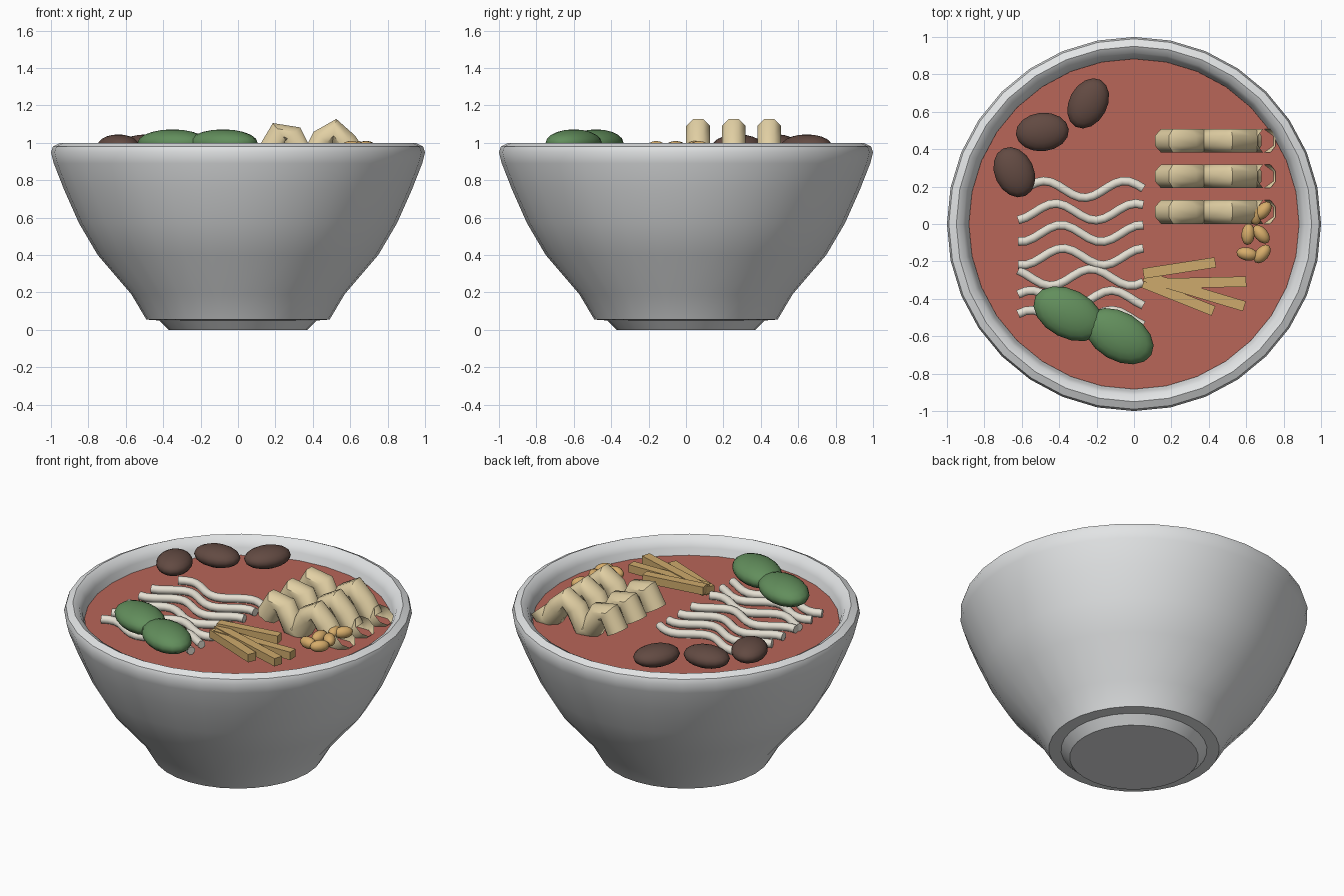
import bpy, bmesh, math
from mathutils import Vector, Matrix

if "Cube" in bpy.data.objects:
    bpy.data.objects.remove(bpy.data.objects["Cube"])


def material(name, r, g, b):
    lin = [((c / 255 + 0.055) / 1.055) ** 2.4 for c in (r, g, b)]
    m = bpy.data.materials.new(name)
    m.diffuse_color = (*lin, 1)
    m.use_nodes = True
    m.node_tree.nodes["Principled BSDF"].inputs["Base Color"].default_value = m.diffuse_color
    return m


WHITE = material("bowl_white", 226, 228, 229)
RED = material("broth_red", 184, 102, 88)
CREAM = material("noodle_cream", 228, 223, 210)
BEIGE = material("fold_beige", 226, 208, 164)
GREEN = material("leaf_green", 98, 142, 92)
BROWN = material("mushroom_brown", 98, 74, 66)
TAN = material("stick_tan", 206, 170, 108)
NUT = material("nut_gold", 214, 172, 106)


def finish(bm, name, mat, angle=None):
    bmesh.ops.recalc_face_normals(bm, faces=bm.faces)
    me = bpy.data.meshes.new(name)
    bm.to_mesh(me)
    bm.free()
    me.materials.append(mat)
    ob = bpy.data.objects.new(name, me)
    bpy.context.collection.objects.link(ob)
    if angle:
        bpy.ops.object.select_all(action='DESELECT')
        ob.select_set(True)
        bpy.context.view_layer.objects.active = ob
        bpy.ops.object.shade_smooth_by_angle(angle=math.radians(angle))
    return ob


def skin(bm, rings):
    for a, b in zip(rings, rings[1:]):
        n = len(a)
        for k in range(n):
            bm.faces.new((a[k], a[(k + 1) % n], b[(k + 1) % n], b[k]))


def lathe(name, profile, mat, sides=32, angle=40):
    bm = bmesh.new()
    rings = [[bm.verts.new((r * math.cos(2 * math.pi * k / sides),
                            r * math.sin(2 * math.pi * k / sides), z))
              for k in range(sides)] for r, z in profile]
    skin(bm, rings)
    bm.faces.new(rings[0])
    bm.faces.new(rings[-1])
    return finish(bm, name, mat, angle)


def tube(name, path, radius, sides, side_axis, mat, capped, angle):
    """Sweep a regular polygon along a planar path; side_axis is the plane normal."""
    bm = bmesh.new()
    pts = [Vector(p) for p in path]
    w = Vector(side_axis)
    rings = []
    for i, p in enumerate(pts):
        t = (pts[min(i + 1, len(pts) - 1)] - pts[max(i - 1, 0)]).normalized()
        u = w.cross(t)
        ring = []
        for k in range(sides):
            a = 2 * math.pi * (k + 0.5) / sides
            ring.append(bm.verts.new(p + radius * (math.cos(a) * u + math.sin(a) * w)))
        rings.append(ring)
    skin(bm, rings)
    if capped:
        bm.faces.new(rings[0])
        bm.faces.new(rings[-1])
    return finish(bm, name, mat, angle)


def ellipsoid(name, centre, size, turn, mat, seg=16, rings=10):
    bm = bmesh.new()
    m = (Matrix.Translation(centre) @ Matrix.Rotation(math.radians(turn), 4, 'Z')
         @ Matrix.Diagonal((*size, 1)))
    bmesh.ops.create_uvsphere(bm, u_segments=seg, v_segments=rings, radius=1, matrix=m)
    return finish(bm, name, mat, 60)


# Bowl with stepped foot, rounded rim and inner wall
lathe("bowl", [(0.37, 0), (0.42, 0.05), (0.49, 0.055), (0.57, 0.19), (0.75, 0.40),
               (0.85, 0.57), (0.93, 0.75), (0.985, 0.89), (1.0, 0.95), (0.99, 0.98),
               (0.95, 1.0), (0.915, 0.98), (0.895, 0.94), (0.88, 0.87), (0.80, 0.70),
               (0.62, 0.38), (0.42, 0.15)], WHITE)

# Broth surface
lathe("broth", [(0.87, 0.87), (0.883, 0.895)], RED, angle=30)

# Wavy noodles: base y, x of a wave crest, left end
NOODLES = [(0.185, -0.05, -0.56), (0.065, -0.42, -0.62), (-0.05, -0.39, -0.62),
           (-0.175, -0.38, -0.62), (-0.285, -0.23, -0.62), (-0.40, -0.12, -0.62),
           (-0.505, -0.12, -0.62)]
for base, crest, left in NOODLES:
    path = []
    for i in range(17):
        x = left + (0.05 - left) * i / 16
        path.append((x, base + 0.045 * math.cos(2 * math.pi * (x - crest) / 0.43), 0.92))
    tube("noodle", path, 0.025, 8, (0, 0, 1), CREAM, True, 50)

# Folded ribbons: open eight-sided tubes rising and dipping
FOLD = [(0.168, 0.95), (0.225, 1.055), (0.285, 1.04), (0.345, 0.92), (0.395, 0.91),
        (0.455, 1.02), (0.515, 1.065), (0.575, 1.0), (0.635, 0.91), (0.665, 0.90),
        (0.71, 0.95)]
for y in (0.065, 0.255, 0.445):
    tube("folded_ribbon", [(x, y, z) for x, z in FOLD], 0.069, 8, (0, 1, 0),
         BEIGE, False, 50)

# Mushrooms
for x, y, a, b, turn in [(-0.64, 0.277, 0.14, 0.105, 115), (-0.49, 0.492, 0.142, 0.103, 5),
                         (-0.245, 0.645, 0.142, 0.102, 62)]:
    ellipsoid("mushroom", (x, y, 0.985), (a, b, 0.06), turn, BROWN)

# Leaves
for x, y, turn in [(-0.35, -0.48, -27), (-0.08, -0.60, -30)]:
    ellipsoid("leaf", (x, y, 1.0), (0.20, 0.13, 0.072), turn, GREEN)

# Fan of sticks: start, end, height
for x0, y0, x1, y1, z in [(0.05, -0.265, 0.435, -0.205, 0.975),
                          (0.07, -0.32, 0.60, -0.308, 0.955),
                          (0.055, -0.28, 0.59, -0.44, 0.96),
                          (0.05, -0.315, 0.425, -0.465, 0.95)]:
    d = Vector((x1 - x0, y1 - y0, 0))
    bm = bmesh.new()
    bmesh.ops.create_cube(bm, size=1, matrix=(
        Matrix.Translation(((x0 + x1) / 2, (y0 + y1) / 2, z))
        @ Matrix.Rotation(math.atan2(d.y, d.x), 4, 'Z')
        @ Matrix.Diagonal((d.length, 0.055, 0.05, 1))))
    finish(bm, "stick", TAN)

# Nuts
for x, y, turn in [(0.69, 0.07, 50), (0.64, 0.05, 110), (0.61, -0.055, 85),
                   (0.68, -0.055, -50), (0.605, -0.16, -10), (0.685, -0.16, 50)]:
    ellipsoid("nut", (x, y, 0.975), (0.058, 0.036, 0.035), turn, NUT, 12, 8)
